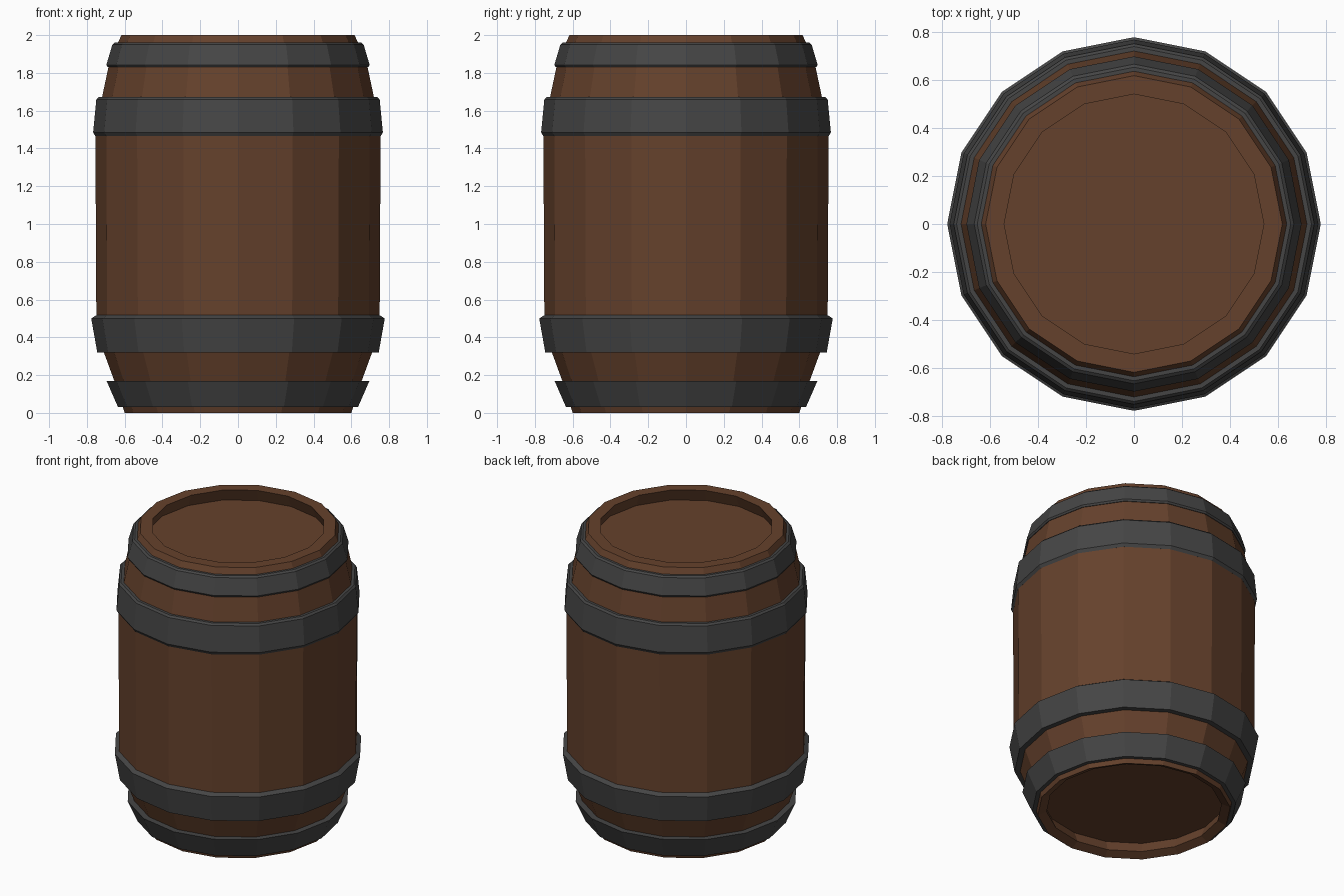
import bpy, bmesh, math

if "Cube" in bpy.data.objects:
    bpy.data.objects.remove(bpy.data.objects["Cube"])

SIDES = 16


def material(name, rgb):
    m = bpy.data.materials.new(name)
    m.diffuse_color = (*rgb, 1)
    m.use_nodes = True
    m.node_tree.nodes["Principled BSDF"].inputs["Base Color"].default_value = m.diffuse_color
    return m


wood = material("brown wood", (0.13, 0.053, 0.025))
iron = material("dark iron", (0.06, 0.06, 0.06))


def lathe(name, profile, mat, closed=False):
    """Spin a (radius, z) profile into flat-faced rings; caps the ends unless closed."""
    bm = bmesh.new()
    rings = []
    for r, z in profile:
        rings.append([bm.verts.new((r * math.cos(2 * math.pi * i / SIDES),
                                    r * math.sin(2 * math.pi * i / SIDES), z))
                      for i in range(SIDES)])
    pairs = list(zip(rings, rings[1:]))
    if closed:
        pairs.append((rings[-1], rings[0]))
    else:
        bm.faces.new(rings[0])
        bm.faces.new(rings[-1])
    for a, b in pairs:
        for i in range(SIDES):
            j = (i + 1) % SIDES
            bm.faces.new((a[i], a[j], b[j], b[i]))
    bmesh.ops.recalc_face_normals(bm, faces=bm.faces)
    mesh = bpy.data.meshes.new(name)
    bm.to_mesh(mesh)
    bm.free()
    mesh.materials.append(mat)
    ob = bpy.data.objects.new(name, mesh)
    bpy.context.collection.objects.link(ob)
    return ob


# Wooden body; lid and base are recessed inside the flaring stave ends
lathe("barrel_body", [
    (0.575, 0.10), (0.545, 0.025), (0.60, 0.0), (0.655, 0.17), (0.71, 0.32),
    (0.75, 0.50), (0.755, 1.48), (0.72, 1.67), (0.685, 1.835),
    (0.64, 1.95), (0.617, 2.0), (0.54, 2.0), (0.575, 1.915)], wood)

# Iron hoops, each a closed cross-section
hoops = {
    "bottom_hoop": [(0.59, 0.03), (0.635, 0.03), (0.696, 0.17), (0.64, 0.17)],
    "lower_hoop": [(0.69, 0.32), (0.745, 0.32), (0.777, 0.50), (0.75, 0.517), (0.73, 0.51)],
    "upper_hoop": [(0.73, 1.465), (0.755, 1.465), (0.767, 1.485), (0.75, 1.66),
                   (0.738, 1.672), (0.70, 1.672)],
    "top_hoop": [(0.66, 1.83), (0.69, 1.83), (0.697, 1.842), (0.665, 1.95),
                 (0.652, 1.96), (0.62, 1.96)],
}
for name, profile in hoops.items():
    lathe(name, profile, iron, closed=True)
